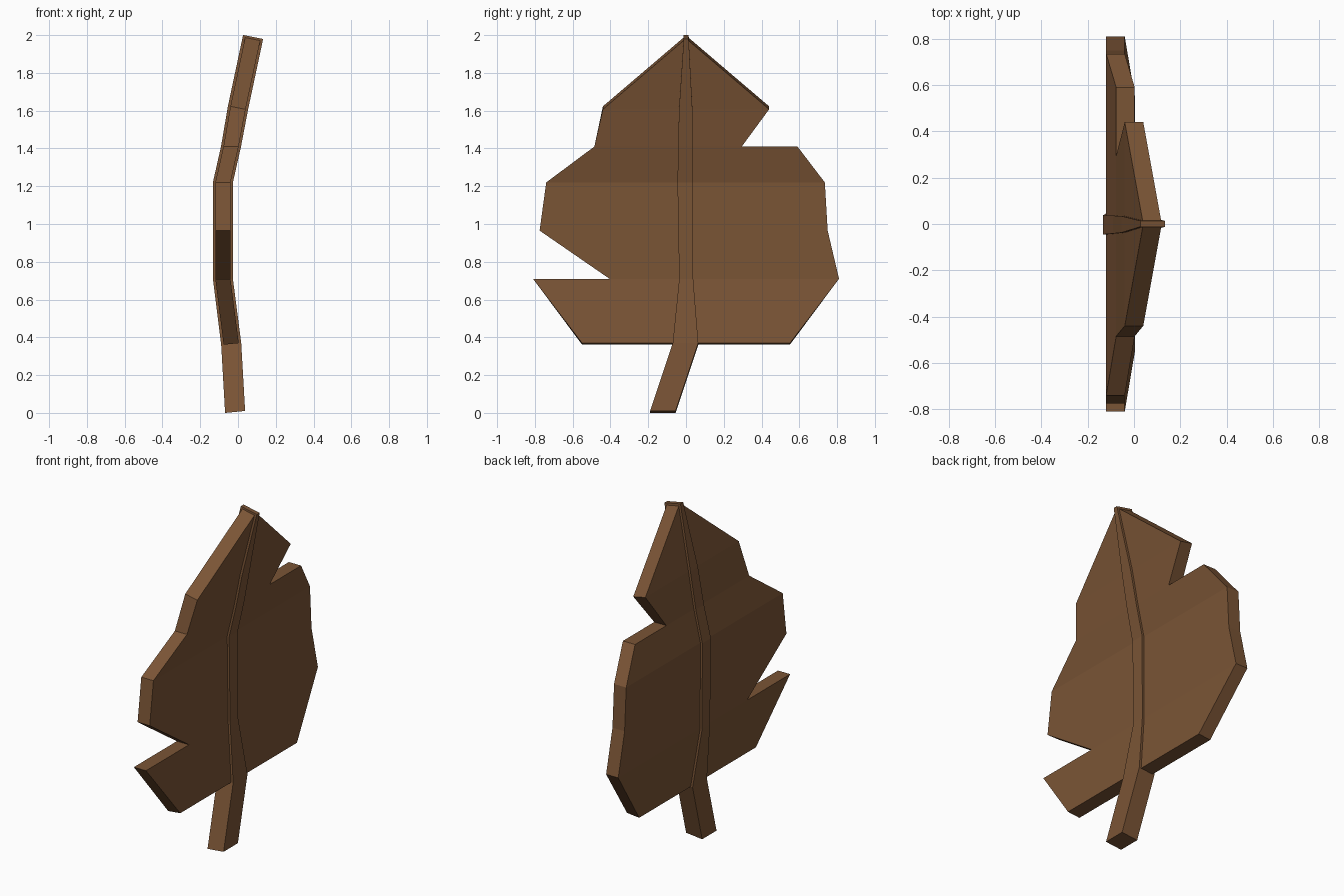
import bpy
import bmesh

cube = bpy.data.objects.get("Cube")
if cube:
    bpy.data.objects.remove(cube, do_unlink=True)

brown = bpy.data.materials.new("leaf_brown")
brown.use_nodes = True
colour = (0.195, 0.089, 0.036, 1)
brown.diffuse_color = colour
brown.node_tree.nodes["Principled BSDF"].inputs["Base Color"].default_value = colour

# Bend of the leaf: height, centre x
BEND = [(0, -0.015), (0.365, -0.036), (0.71, -0.08), (1.22, -0.08),
        (1.41, -0.037), (1.615, 0.0), (1.99, 0.08)]


def bend_x(z):
    for (z0, x0), (z1, x1) in zip(BEND, BEND[1:]):
        if z <= z1:
            return x0 + (x1 - x0) * (z - z0) / (z1 - z0)
    return BEND[-1][1]


def tilt(z):
    # ends are cut square to the bend
    return -0.2 if z > 1.5 else 0.1 if z < 0.5 else 0.0


def bent_point(y, z, offset):
    return (bend_x(z) + offset, y, z + tilt(z) * offset)


def finish(name, bm):
    bmesh.ops.recalc_face_normals(bm, faces=bm.faces)
    mesh = bpy.data.meshes.new(name)
    bm.to_mesh(mesh)
    bm.free()
    mesh.materials.append(brown)
    obj = bpy.data.objects.new(name, mesh)
    bpy.context.collection.objects.link(obj)
    return obj


def bent_slab(name, rows, half):
    """Rows are (z, ys of the band below, ys of the band above)."""
    bm = bmesh.new()
    sides = []
    for offset in (-half, half):
        verts = {}

        def vert(y, z):
            if (y, z) not in verts:
                verts[y, z] = bm.verts.new(bent_point(y, z, offset))
            return verts[y, z]

        for (z0, _, lower), (z1, upper, _) in zip(rows, rows[1:]):
            bm.faces.new([vert(y, z0) for y in lower] +
                         [vert(y, z1) for y in reversed(upper)])
        sides.append(verts)
    # Rim joining the two faces
    back, front = sides
    key = {v: k for k, v in back.items()}
    rim = [e for e in bm.edges if e.is_boundary and e.verts[0] in key]
    for e in rim:
        a, b = e.verts
        bm.faces.new((a, b, front[key[b]], front[key[a]]))
    return finish(name, bm)


def row(z, *ys):
    return (z, ys, ys)


# Blade with a notch on each side
bent_slab("leaf_blade", [
    row(0.365, -0.55, 0.55),
    (0.71, (-0.81, -0.405, 0.81), (-0.405, 0.81)),
    row(0.965, -0.775, 0.75),
    row(1.22, -0.74, 0.735),
    (1.41, (-0.485, 0.295, 0.59), (-0.485, 0.295)),
    row(1.615, -0.44, 0.44),
    row(1.99, 0.0),
], 0.04)

# Stem running up into the midrib
bent_slab("stem_and_midrib", [
    row(0.005, -0.19, -0.055),
    row(0.365, -0.07, 0.065),
    row(0.71, -0.036, 0.038),
    row(1.22, -0.045, 0.036),
    row(1.41, -0.041, 0.036),
    row(1.615, -0.037, 0.034),
    row(1.99, -0.012, 0.014),
], 0.053)
